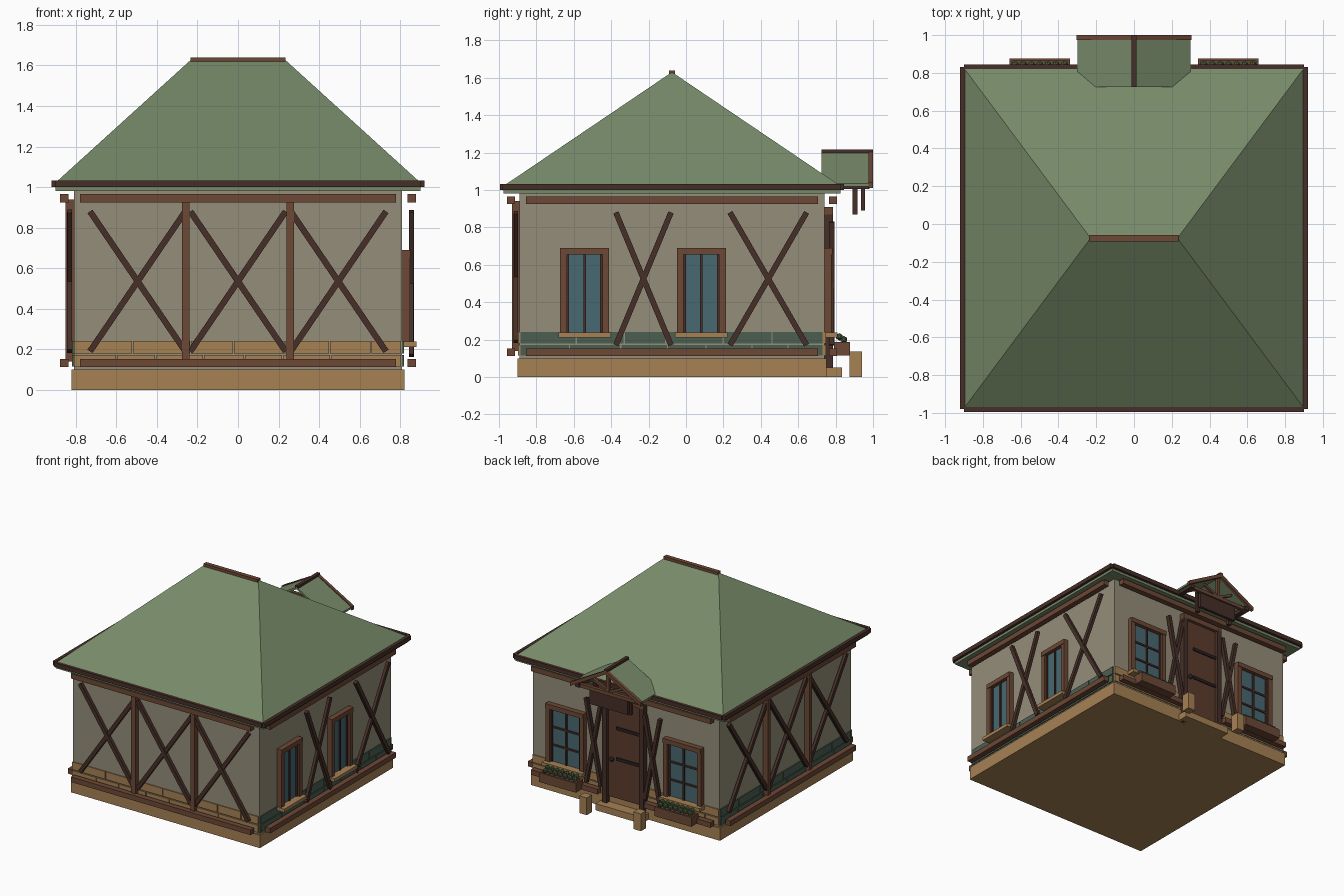
import bpy, bmesh, random
from math import radians, atan2, hypot
from mathutils import Matrix, Vector

random.seed(4)
old = bpy.data.objects.get("Cube")
if old:
    bpy.data.objects.remove(old)


def material(name, *rgb):
    col = [((c / 255 + 0.055) / 1.055) ** 2.4 for c in rgb] + [1]
    m = bpy.data.materials.new(name)
    m.use_nodes = True
    m.diffuse_color = col
    m.node_tree.nodes["Principled BSDF"].inputs["Base Color"].default_value = col
    return m


ROOF = material("roof_green", 119, 138, 105)
PLASTER = material("plaster_beige", 148, 141, 121)
STONE = material("tan_stone", 166, 129, 84)
WOOD = material("brown_wood", 109, 72, 54)
DARK = material("dark_wood", 70, 47, 40)
GLASS = material("teal_glass", 72, 104, 113)
MOSS = material("dark_green_stone", 75, 95, 81)
DOOR = material("door_brown", 92, 60, 46)
IRON = material("black_iron", 40, 34, 32)
LEAF = material("leaf_green", 72, 98, 66)


def finish(name, bm, mat):
    me = bpy.data.meshes.new(name)
    bm.to_mesh(me)
    bm.free()
    me.materials.append(mat)
    ob = bpy.data.objects.new(name, me)
    bpy.context.collection.objects.link(ob)
    return ob


def box(name, mat, x, y, z, frame=Matrix(), tilt=0):
    """Box from three (low, high) ranges, tilted about its own depth axis."""
    mid = Vector([(a + b) / 2 for a, b in (x, y, z)])
    size = [b - a for a, b in (x, y, z)]
    bm = bmesh.new()
    bmesh.ops.create_cube(bm, size=1, matrix=frame @ Matrix.Translation(mid)
                          @ Matrix.Rotation(tilt, 4, 'Y') @ Matrix.Diagonal((*size, 1)))
    return finish(name, bm, mat)


def hull(name, mat, points):
    bm = bmesh.new()
    for p in points:
        bm.verts.new(p)
    bmesh.ops.convex_hull(bm, input=bm.verts[:])
    bmesh.ops.dissolve_limit(bm, angle_limit=0.01, verts=bm.verts[:], edges=bm.edges[:])
    return finish(name, bm, mat)


class Side:
    """One wall face: u runs along it, d is the distance out from it."""

    def __init__(self, label, angle, reach):
        self.label = label
        self.frame = (Matrix.Translation((0, -0.075, 0)) @ Matrix.Rotation(radians(angle), 4, 'Z')
                      @ Matrix.Translation((0, -reach, 0)))

    def box(self, name, mat, u, z, d, tilt=0):
        return box(self.label + "_" + name, mat, u, (-d[1], -d[0]), z, self.frame, tilt)

    def cross(self, u, z, d, width=0.03):
        (u0, u1), (z0, z1) = u, z
        um, zm = (u0 + u1) / 2, (z0 + z1) / 2
        half = hypot(u1 - u0, z1 - z0) / 2
        lean = atan2(u1 - u0, z1 - z0)
        for s, out in ((1, 0), (-1, 0.003)):
            self.box("cross_brace", DARK, (um - width / 2, um + width / 2),
                     (zm - half, zm + half), (d[0], d[1] + out), s * lean)

    def bricks(self, mat, spans):
        for z in ((0.115, 0.172), (0.18, 0.24)):
            for start, end in spans:
                u = start
                while u < end - 0.01:
                    nxt = u + random.uniform(0.18, 0.32)
                    if nxt > end - 0.09:
                        nxt = end
                    self.box("brick", mat, (u, nxt - 0.006), z, (-0.02, 0.008))
                    u = nxt

    def beams(self, spans, low=True):
        self.box("top_beam", WOOD, (-0.78, 0.78), (0.925, 0.965), (0.025, 0.068))
        for span in spans:
            self.box("bottom_beam", WOOD, span, (0.113, 0.153), (0.025, 0.068))

    def window(self, u, half, bars):
        z0, z1, t = 0.235, 0.69, 0.036
        self.box("window_glass", GLASS, (u - half + t, u + half - t), (z0, z1 - t), (0, 0.012))
        for s in (-1, 1):
            a, b = sorted((u + s * half, u + s * (half - t)))
            self.box("window_jamb", WOOD, (a, b), (z0, z1 - t), (0, 0.038))
            a, b = sorted((u + s * (half - t), u + s * (half - t - 0.012)))
            self.box("window_sash", DARK, (a, b), (z0, z1 - t), (0, 0.022))
        self.box("window_lintel", WOOD, (u - half, u + half), (z1 - t, z1), (0, 0.042))
        self.box("window_mullion", DARK, (u - 0.007, u + 0.007), (z0, z1 - t), (0, 0.022))
        for z in bars:
            self.box("window_bar", DARK, (u - half + t, u + half - t), (z - 0.007, z + 0.007), (0, 0.02))
        self.box("window_sill", STONE, (u - half - 0.01, u + half + 0.01), (0.212, 0.238), (0, 0.07))


# Body
box("foundation", STONE, (-0.82, 0.82), (-0.9, 0.75), (0, 0.1))
box("walls", PLASTER, (-0.81, 0.81), (-0.89, 0.74), (0.1, 0.985))

front = Side("front", 0, 0.815)
left = Side("left", 90, 0.81)
back = Side("back", 180, 0.815)
right = Side("right", -90, 0.81)
FULL = [(-0.81, 0.81)]
SPLIT = [(-0.81, -0.19), (0.19, 0.81)]

# Timbered walls with three crossed bays
for side, mat in ((front, STONE), (right, MOSS)):
    side.bricks(mat, FULL)
    side.beams([(-0.78, 0.78)])
    for u in (-0.257, 0.257):
        side.box("post", WOOD, (u - 0.018, u + 0.018), (0.14, 0.94), (0, 0.04))
    for u in (-0.495, 0, 0.495):
        side.cross((u - 0.235, u + 0.235), (0.19, 0.88), (0.008, 0.03))

# Side wall with two windows
left.bricks(MOSS, FULL)
left.beams([(-0.78, 0.78)])
for u in (-0.467, 0.157):
    left.window(u, 0.131, ())
left.cross((-0.3, -0.005), (0.17, 0.88), (0.033, 0.056))
left.cross((0.31, 0.72), (0.17, 0.88), (0.033, 0.056))

# Entrance wall
back.bricks(STONE, SPLIT)
back.beams([(-0.78, -0.2), (0.2, 0.78)])
back.box("door", DOOR, (-0.14, 0.14), (0.1, 0.87), (0, 0.02))
back.box("door_lintel", WOOD, (-0.18, 0.18), (0.87, 0.91), (0, 0.045))
for z in (0.41, 0.65):
    back.box("door_strap", IRON, (-0.07, 0.14), (z - 0.012, z + 0.012), (0.02, 0.028))
bm = bmesh.new()
bmesh.ops.create_uvsphere(bm, u_segments=10, v_segments=6, radius=0.018,
                          matrix=back.frame @ Matrix.Translation((-0.105, -0.03, 0.4)))
finish("door_knob", bm, IRON)

for s in (-1, 1):
    back.box("door_post", DARK, (s * 0.16 - 0.02, s * 0.16 + 0.02), (0, 0.9), (0, 0.045))
    back.cross((s * 0.255 - 0.065, s * 0.255 + 0.065), (0.17, 0.83), (0.025, 0.052), 0.026)
    back.window(s * 0.51, 0.165, (0.37, 0.51))
    # Flower box: floor, walls and plants
    u0, u1 = s * 0.5 - 0.16, s * 0.5 + 0.16
    back.box("flower_box_floor", WOOD, (u0, u1), (0.115, 0.165), (0.05, 0.135))
    for d in ((0.05, 0.063), (0.122, 0.137)):
        back.box("flower_box_board", WOOD, (u0, u1), (0.115, 0.188), d)
    for u in (u0, u1 - 0.013):
        back.box("flower_box_end", WOOD, (u, u + 0.013), (0.115, 0.188), (0.05, 0.137))
    for i in range(7):
        for d, h in ((0.08, 0.215), (0.104, 0.2)):
            bm = bmesh.new()
            bmesh.ops.create_icosphere(bm, subdivisions=1, radius=0.02, matrix=back.frame
                                       @ Matrix.Translation((u0 + 0.03 + i * 0.043, -d, h)))
            finish("plant", bm, LEAF)
    # Stone bollard beside the step
    box("bollard", STONE, (s * 0.235 - 0.032, s * 0.235 + 0.032), (0.875, 0.94), (0, 0.135))
box("door_step", STONE, (-0.2, 0.2), (0.75, 0.835), (0, 0.052))

# Hipped roof with eave boards and ridge
CY = -0.075
hull("main_roof", ROOF, [(sx * 0.9, CY + sy * 0.9, z) for sx in (-1, 1) for sy in (-1, 1)
                         for z in (0.98, 1.022)] + [(sx * 0.23, CY, 1.63) for sx in (-1, 1)])
for s in (-1, 1):
    y = sorted((CY + s * 0.895, CY + s * 0.92))
    box("eave_board", DARK, (-0.9, 0.9), y, (1.0, 1.033))
    box("side_eave_board", DARK, sorted((s * 0.895, s * 0.92)), (CY - 0.905, CY + 0.905), (1.0, 1.033))
box("roof_ridge", WOOD, (-0.235, 0.235), (CY - 0.017, CY + 0.017), (1.615, 1.64))


# Small gable over the entrance
def slope(name, mat, s, y, top, edge, thick, reach=0.3):
    hull(name, mat, [(x, yy, z - t) for x, z in ((0, top), (s * reach, edge))
                     for yy in y for t in (0, thick)])


for s in (-1, 1):
    slope("porch_roof", ROOF, s, (0.725, 0.98), 1.205, 1.035, 0.016, 0.298)
    slope("porch_rake", WOOD, s, (0.975, 1.0), 1.21, 1.04, 0.03, 0.305)
    box("porch_beam", DARK, sorted((s * 0.24, s * 0.275)), (0.8, 0.98), (1.005, 1.035))
    box("sign_post", DARK, (s * 0.15 - 0.014, s * 0.15 + 0.014), (0.89, 0.918), (0.87, 1.04))
    slope("porch_strut", WOOD, s, (0.945, 0.965), 1.04, 1.1, 0.02, 0.13)
box("porch_ridge", DARK, (-0.013, 0.013), (0.725, 1.0), (1.195, 1.217))
box("porch_tie", WOOD, (-0.27, 0.27), (0.945, 0.972), (1.005, 1.032))
box("porch_king_post", WOOD, (-0.013, 0.013), (0.945, 0.97), (1.02, 1.19))
box("hanging_board", DARK, (-0.165, 0.165), (0.935, 0.958), (0.89, 1.01))
